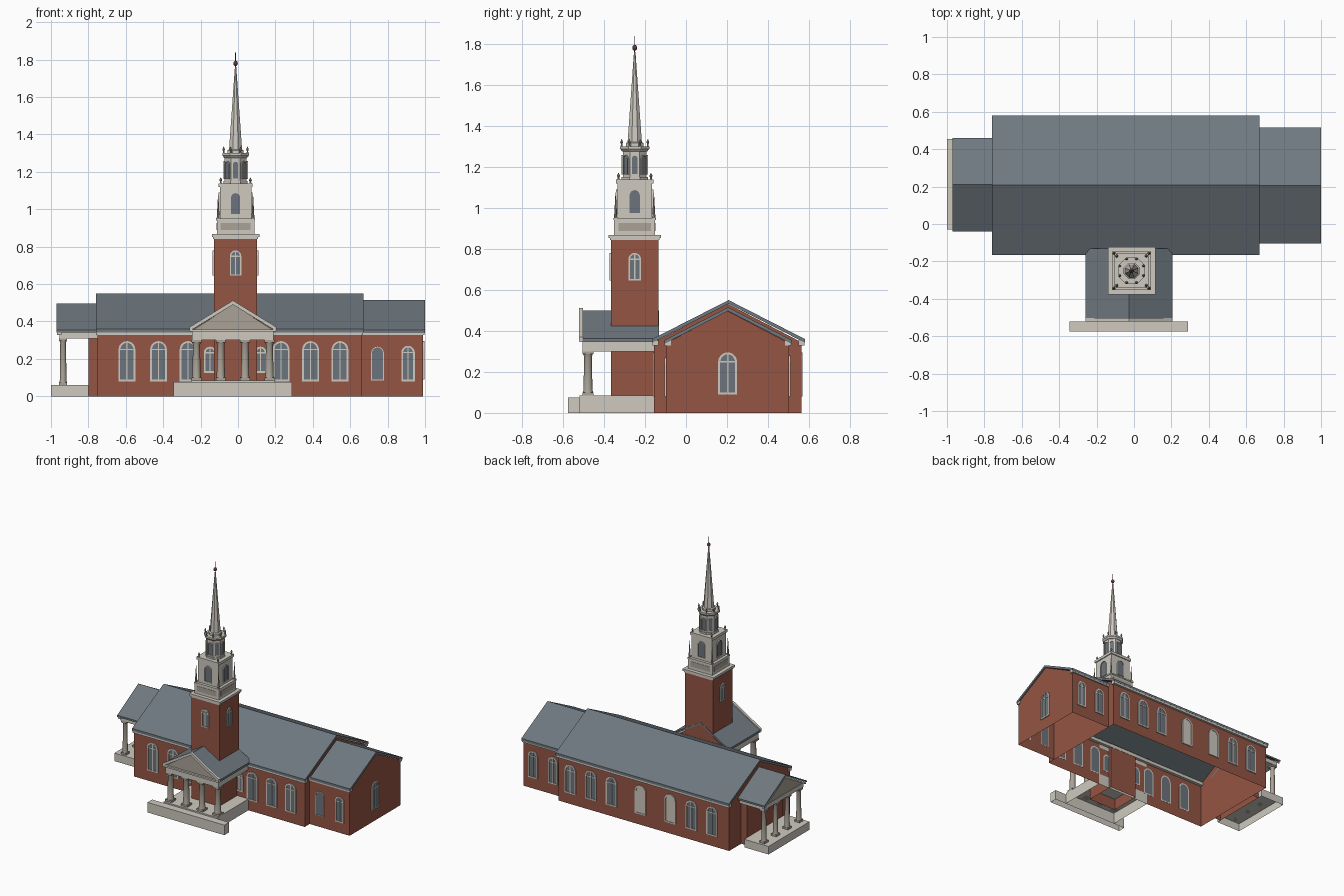
import bpy, bmesh, math
from mathutils import Matrix, Vector

if "Cube" in bpy.data.objects:
    bpy.data.objects.remove(bpy.data.objects["Cube"])


def material(name, *rgb):
    m = bpy.data.materials.new(name)
    m.use_nodes = True
    m.diffuse_color = (*rgb, 1)
    m.node_tree.nodes["Principled BSDF"].inputs["Base Color"].default_value = (*rgb, 1)
    return m


BRICK = material("red brick", .30, .09, .057)
SLATE = material("slate roof", .16, .19, .215)
WHITE = material("pale stone", .62, .59, .53)
TAN = material("warm grey stone", .40, .365, .31)
GLASS = material("window glass", .15, .175, .20)
COPPER = material("dark copper", .13, .04, .035)


def finish(name, bm, *mats, smooth=False):
    bmesh.ops.recalc_face_normals(bm, faces=bm.faces)
    mesh = bpy.data.meshes.new(name)
    bm.to_mesh(mesh)
    bm.free()
    for m in mats:
        mesh.materials.append(m)
    ob = bpy.data.objects.new(name, mesh)
    bpy.context.collection.objects.link(ob)
    if smooth:
        bpy.context.view_layer.objects.active = ob
        ob.select_set(True)
        bpy.ops.object.shade_smooth_by_angle()
        ob.select_set(False)
    return ob


def sweep(bm, outline, start, end, axis, skip=(), caps=(True, True)):
    """Extrude a flat outline along an axis, leaving out chosen sides."""
    def point(a, b, t):
        return {"X": (t, a, b), "Y": (a, t, b), "Z": (a, b, t)}[axis]
    rings = [[bm.verts.new(point(a, b, t)) for a, b in outline] for t in (start, end)]
    n = len(outline)
    faces = [bm.faces.new((rings[0][i], rings[0][(i + 1) % n], rings[1][(i + 1) % n], rings[1][i]))
             for i in range(n) if i not in skip]
    return faces + [bm.faces.new(r) for r, keep in zip(rings, caps) if keep]


def prism(name, outline, start, end, axis, mat, **options):
    bm = bmesh.new()
    sweep(bm, outline, start, end, axis, **options)
    return finish(name, bm, mat)


def box(name, x0, x1, y0, y1, z0, z1, mat, **options):
    return prism(name, [(x0, y0), (x1, y0), (x1, y1), (x0, y1)], z0, z1, "Z", mat, **options)


def gable_shell(name, a0, a1, eave, ridge, start, end, axis, mat):
    """Walls with gable ends, open under the roof and at the ground."""
    mid = (a0 + a1) / 2
    return prism(name, [(a0, 0), (a1, 0), (a1, eave), (mid, ridge), (a0, eave)],
                 start, end, axis, mat, skip=(0, 2, 3))


def roof(name, a0, a1, eave, ridge, start, end, axis, mat, thick=.018):
    mid = (a0 + a1) / 2
    return prism(name, [(a0, eave), (mid, ridge), (a1, eave), (a1, eave - thick),
                        (mid, ridge - thick), (a0, eave - thick)], start, end, axis, mat)


def lathe(name, x, y, profile, sides, mat, turn=0.0, smooth=False):
    """Stack of (radius, height) rings turned about a vertical axis."""
    bm = bmesh.new()
    rings = [[bm.verts.new((x + r * math.cos(turn + math.tau * i / sides),
                            y + r * math.sin(turn + math.tau * i / sides), z))
              for i in range(sides)] for r, z in profile]
    for low, high in zip(rings, rings[1:]):
        for i in range(sides):
            j = (i + 1) % sides
            bm.faces.new((low[i], low[j], high[j], high[i]))
    bm.faces.new(rings[0])
    bm.faces.new(rings[-1])
    return finish(name, bm, mat, smooth=smooth)


def column(name, x, y, z0, z1, r):
    box(name + "_plinth", x - r * 1.2, x + r * 1.2, y - r * 1.2, y + r * 1.2, z0, z0 + .014, TAN)
    lathe(name, x, y, [(r * 1.15, z0 + .014), (r, z0 + .025), (r * .85, z1 - .025),
                       (r * 1.1, z1 - .012)], 16, TAN, smooth=True)
    box(name + "_capital", x - r * 1.2, x + r * 1.2, y - r * 1.2, y + r * 1.2, z1 - .012, z1, TAN)


def arch(half, height):
    spring = height - half
    return [(-half, 0), (half, 0)] + [(half * math.cos(math.pi * i / 10),
            spring + half * math.sin(math.pi * i / 10)) for i in range(11)]


FRONT, LEFT, BACK, RIGHT = 0, math.pi / 2, math.pi, -math.pi / 2


def window(name, x, y, z, half, height, facing, bars=True, pane=GLASS, trim=.009):
    """Arched plate with a raised surround, facing outward."""
    bm = bmesh.new()
    inner = [(u * (half - trim) / half, trim + v * (height - 2 * trim) / height)
             for u, v in arch(half, height)]
    for f in sweep(bm, inner, -.003, .001, "Y"):
        f.material_index = 1
    outer = arch(half, height)
    n = len(outer)
    for i in range(n):
        j = (i + 1) % n
        sweep(bm, [outer[i], outer[j], inner[j], inner[i]], -.007, .001, "Y", skip=(1, 3))
    if bars:
        b, spring = .0035, height - half
        sweep(bm, [(-b, 0), (b, 0), (b, height - b), (-b, height - b)], -.006, 0, "Y")
        sweep(bm, [(-half, spring - b), (half, spring - b), (half, spring + b),
                   (-half, spring + b)], -.0055, 0, "Y")
    bm.transform(Matrix.Translation(Vector((x, y, z))) @ Matrix.Rotation(facing, 4, "Z"))
    return finish(name, bm, WHITE, pane)


# Main hall, left wing and the small vestibule behind the side porch
gable_shell("hall_walls", -.155, .562, .345, .532, -.75, .66, "X", BRICK)
roof("hall_roof", -.165, .58, .36, .55, -.76, .67, "X", SLATE)
gable_shell("wing_walls", -.097, .503, .34, .497, .66, .99, "X", BRICK)
roof("wing_roof", -.105, .515, .355, .515, .67, 1, "X", SLATE)
gable_shell("vestibule_walls", 0, .42, .34, .47, -.80, -.75, "X", BRICK)

# Eaves cornices
for part, x0, x1, y0, y1 in (("hall", -.758, .668, -.163, .578), ("wing", .66, .997, -.104, .513)):
    box(part + "_front_cornice", x0, x1, y0, y0 + .03, .328, .352, WHITE)
    box(part + "_back_cornice", x0, x1, y1 - .03, y1, .328, .352, WHITE)

# Hall and wing windows, with two blind arches at the back
for i, x in enumerate((-.594, -.425, -.267, .23, .388, .545)):
    window(f"hall_front_window_{i}", x, -.155, .08, .045, .215, FRONT)
for i, x in enumerate((-.61, -.44, .22, .39, .56)):
    window(f"hall_back_window_{i}", x, .562, .08, .045, .215, BACK)
for i, x in enumerate((-.265, -.02)):
    window(f"blind_arch_{i}", x, .562, .08, .045, .215, BACK, bars=False, pane=WHITE)
for i, x in enumerate((-.15, .12)):
    window(f"portico_window_{i}", x, -.155, .125, .033, .14, FRONT)
window("wing_front_door", .746, -.097, .085, .034, .18, FRONT, bars=False, trim=.004)
window("wing_front_window", .909, -.097, .08, .036, .19, FRONT)
for i, x in enumerate((.745, .91)):
    window(f"wing_back_window_{i}", x, .503, .08, .038, .2, BACK)
window("wing_end_window", .99, .203, .09, .046, .205, LEFT)

# Side porch
box("porch_floor", -1, -.80, -.03, .455, 0, .06, WHITE, caps=(False, True))
box("porch_entablature", -.955, -.75, -.02, .44, .31, .342, WHITE)
prism("porch_tympanum", [(-.02, .342), (.44, .342), (.21, .48)], -.952, -.80, "X", TAN)
roof("porch_roof", -.04, .46, .355, .495, -.97, -.75, "X", SLATE, thick=.013)
roof("porch_rake", -.035, .455, .342, .482, -.967, -.945, "X", WHITE, thick=.014)
for i in range(4):
    column(f"porch_column_{i}", -.935, .005 + i * .137, .06, .31, .018)

# Front portico
MID = -.027
box("front_step", -.345, .29, -.575, -.52, 0, .075, WHITE, caps=(False, True))
box("portico_floor", -.25, .195, -.52, -.155, 0, .085, WHITE, caps=(False, True))
box("portico_entablature", MID - .218, MID + .218, -.505, -.155, .30, .345, WHITE)
box("portico_cornice", MID - .23, MID + .23, -.52, -.155, .345, .357, WHITE)
prism("portico_tympanum", [(MID - .21, .357), (MID + .21, .357), (MID, .49)], -.505, -.48, "Y", TAN)
prism("portico_back_gable", [(MID - .21, .35), (MID + .21, .35), (MID, .485)], -.15, -.137, "Y", BRICK)
roof("portico_roof", MID - .232, MID + .232, .363, .5, -.505, -.132, "Y", SLATE, thick=.014)
roof("portico_rake", MID - .232, MID + .232, .37, .512, -.522, -.503, "Y", WHITE, thick=.022)
for i in range(4):
    column(f"portico_column_{i}", MID - .195 + i * .13, -.478, .085, .30, .022)

# Tower: square stages
CX, CY = -.013, -.25


def stage(name, half, z0, z1, mat, **options):
    box(name, CX - half, CX + half, CY - half, CY + half, z0, z1, mat, **options)


stage("tower_shaft", .115, 0, .845, BRICK, caps=(False, True))
stage("tower_lower_moulding", .121, .842, .852, WHITE)
stage("tower_cornice", .127, .852, .868, WHITE)
stage("belfry_base", .1, .868, .94, WHITE)
stage("belfry_base_cap", .104, .94, .95, WHITE)
stage("belfry", .084, .95, 1.118, WHITE)
stage("belfry_cornice", .091, 1.118, 1.138, WHITE)
for side, angle in (("front", FRONT), ("left", LEFT), ("back", BACK), ("right", RIGHT)):
    dx, dy = math.sin(angle), -math.cos(angle)
    if side != "back":
        window(f"tower_{side}_window", CX + dx * .115, CY + dy * .115, .645, .031, .135, angle, trim=.007)
    window(f"belfry_{side}_opening", CX + dx * .084, CY + dy * .084, .97, .029, .12, angle,
           bars=False, trim=.004)
    panel = prism(f"belfry_{side}_panel", [(-.08, .888), (.08, .888), (.08, .926), (-.08, .926)],
                  -.102, -.098, "Y", TAN)
    panel.data.transform(Matrix.Translation((CX, CY, 0)) @ Matrix.Rotation(angle, 4, "Z"))


# Corner spikes and urns
def urn(name, x, y, z, r, height):
    lathe(name, x, y, [(r * .7, z), (r * .5, z + height * .3), (r, z + height * .55),
                       (r * .5, z + height * .8), (r * .08, z + height)], 8, TAN)


for i in range(4):
    sx, sy = (-1, 1)[i % 2], (-1, 1)[i // 2]
    x, y = CX + sx * .093, CY + sy * .093
    lathe(f"corner_spike_{i}", x, y, [(.008, .95), (.006, .985), (.001, 1.075)], 8, TAN)
    urn(f"belfry_urn_{i}", CX + sx * .079, CY + sy * .079, 1.138, .008, .032)

# Eight-sided lantern with openings, then the spire
TURN = math.pi / 8
lathe("lantern", CX, CY, [(.063, 1.138), (.063, 1.28)], 8, WHITE, TURN)
lathe("lantern_base", CX, CY, [(.069, 1.138), (.069, 1.15)], 8, WHITE, TURN)
lathe("lantern_cornice", CX, CY, [(.066, 1.275), (.077, 1.287), (.077, 1.3)], 8, WHITE, TURN)
for i in range(8):
    a = i * math.pi / 4
    apothem = .063 * math.cos(TURN)
    window(f"lantern_opening_{i}", CX + apothem * math.sin(a), CY - apothem * math.cos(a),
           1.162, .017, .095, a, bars=False, trim=.003)
    urn(f"lantern_urn_{i}", CX + .069 * math.cos(a + TURN), CY + .069 * math.sin(a + TURN),
        1.3, .007, .036)
lathe("spire_base", CX, CY, [(.046, 1.3), (.046, 1.315), (.038, 1.32)], 8, WHITE, TURN)
lathe("spire", CX, CY, [(.038, 1.315), (.004, 1.76)], 8, WHITE, TURN)
lathe("spire_rod", CX, CY, [(.003, 1.75), (.002, 1.838)], 6, COPPER)
lathe("spire_ball", CX, CY, [(.012 * math.sin(math.pi * max(k, .1) / 8),
      1.78 - .014 * math.cos(math.pi * k / 8)) for k in range(8)], 12, COPPER, smooth=True)
